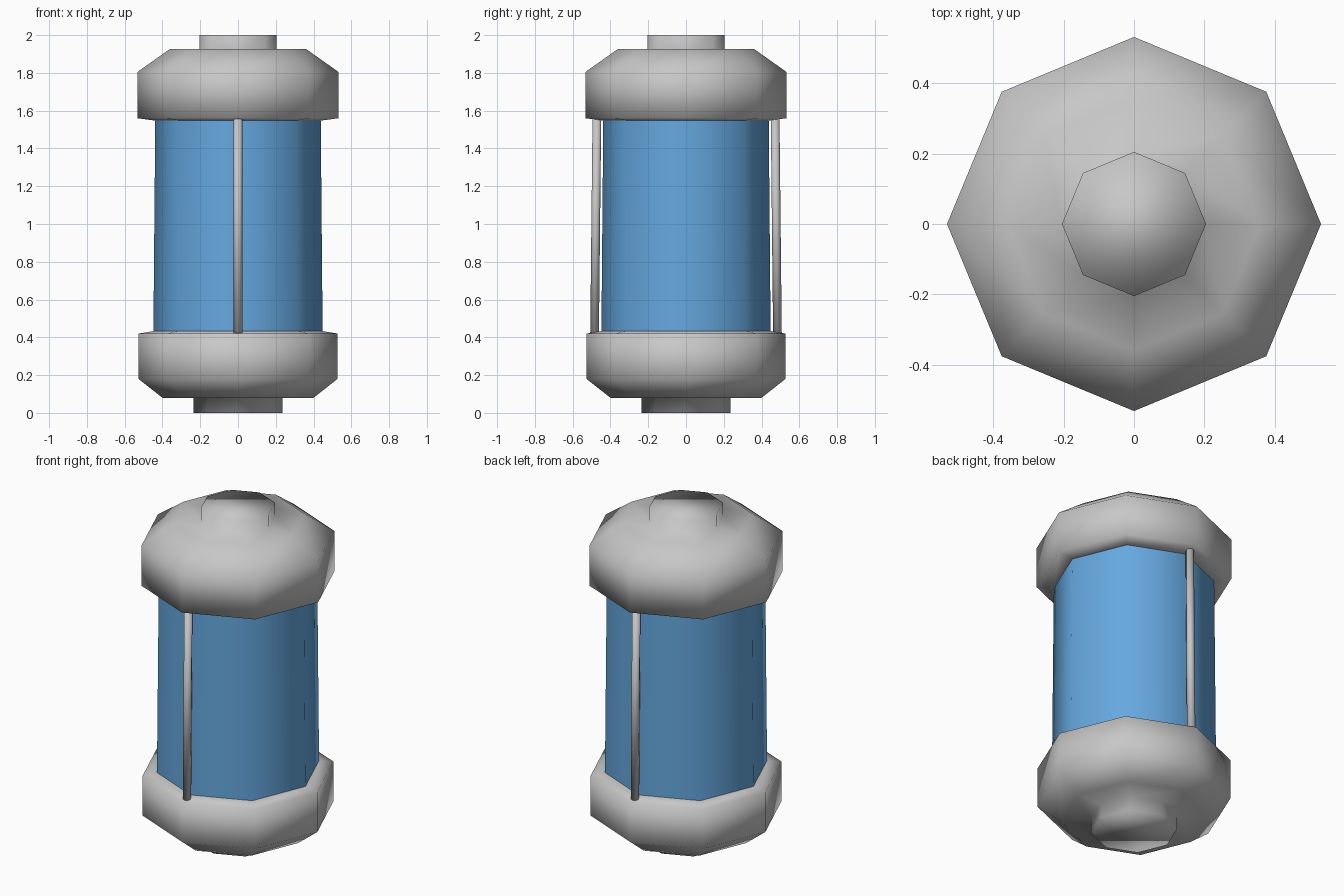
import bpy
import bmesh
import math
from mathutils import Vector

if "Cube" in bpy.data.objects:
    bpy.data.objects.remove(bpy.data.objects["Cube"])

SIDES = 8


def material(name, rgb):
    m = bpy.data.materials.new(name)
    m.diffuse_color = (*rgb, 1.0)
    m.use_nodes = True
    m.node_tree.nodes["Principled BSDF"].inputs["Base Color"].default_value = m.diffuse_color
    return m


GREY = material("light grey metal", (0.57, 0.57, 0.57))
BLUE = material("blue glass", (0.13, 0.39, 0.74))


def finish(bm, name, mat):
    bmesh.ops.recalc_face_normals(bm, faces=bm.faces[:])
    for f in bm.faces:
        f.smooth = True
    me = bpy.data.meshes.new(name)
    bm.to_mesh(me)
    bm.free()
    me.materials.append(mat)
    ob = bpy.data.objects.new(name, me)
    bpy.context.collection.objects.link(ob)
    return ob


def lathe(name, profile, mat, close_ends=True):
    """Turn a (radius, z) profile into an eight-sided body."""
    bm = bmesh.new()
    rings = []
    for r, z in profile:
        rings.append([bm.verts.new((r * math.cos(math.tau * i / SIDES),
                                    r * math.sin(math.tau * i / SIDES), z))
                      for i in range(SIDES)])
    for a, b in zip(rings, rings[1:]):
        for i in range(SIDES):
            j = (i + 1) % SIDES
            bm.faces.new((a[i], a[j], b[j], b[i]))
    if close_ends:
        bm.faces.new(rings[0][::-1])
        bm.faces.new(rings[-1])
    return finish(bm, name, mat)


def rod(name, start, end, radius, mat):
    bm = bmesh.new()
    a, b = Vector(start), Vector(end)
    d = b - a
    bmesh.ops.create_cone(bm, cap_ends=True, segments=SIDES, radius1=radius,
                          radius2=radius, depth=d.length)
    bm.transform(d.to_track_quat('Z', 'Y').to_matrix().to_4x4())
    bmesh.ops.translate(bm, verts=bm.verts[:], vec=(a + b) / 2)
    return finish(bm, name, mat)


# Lower cap with its foot
lathe("lower_cap", [(0.235, 0.0), (0.235, 0.08), (0.40, 0.08), (0.527, 0.18),
                    (0.527, 0.42), (0.447, 0.433)], GREY)

# Upper cap with its knob
lathe("upper_cap", [(0.437, 1.547), (0.532, 1.56), (0.532, 1.805),
                    (0.36, 1.927), (0.205, 1.923), (0.205, 2.0)], GREY)

# Slightly tapered glass body
lathe("glass_body", [(0.448, 0.425), (0.438, 1.555)], BLUE, close_ends=False)

# Thin rods at the front and back
for label, s in (("front", -1), ("back", 1)):
    rod(label + "_rod", (0, s * 0.484, 0.42), (0, s * 0.472, 1.555), 0.023, GREY)
